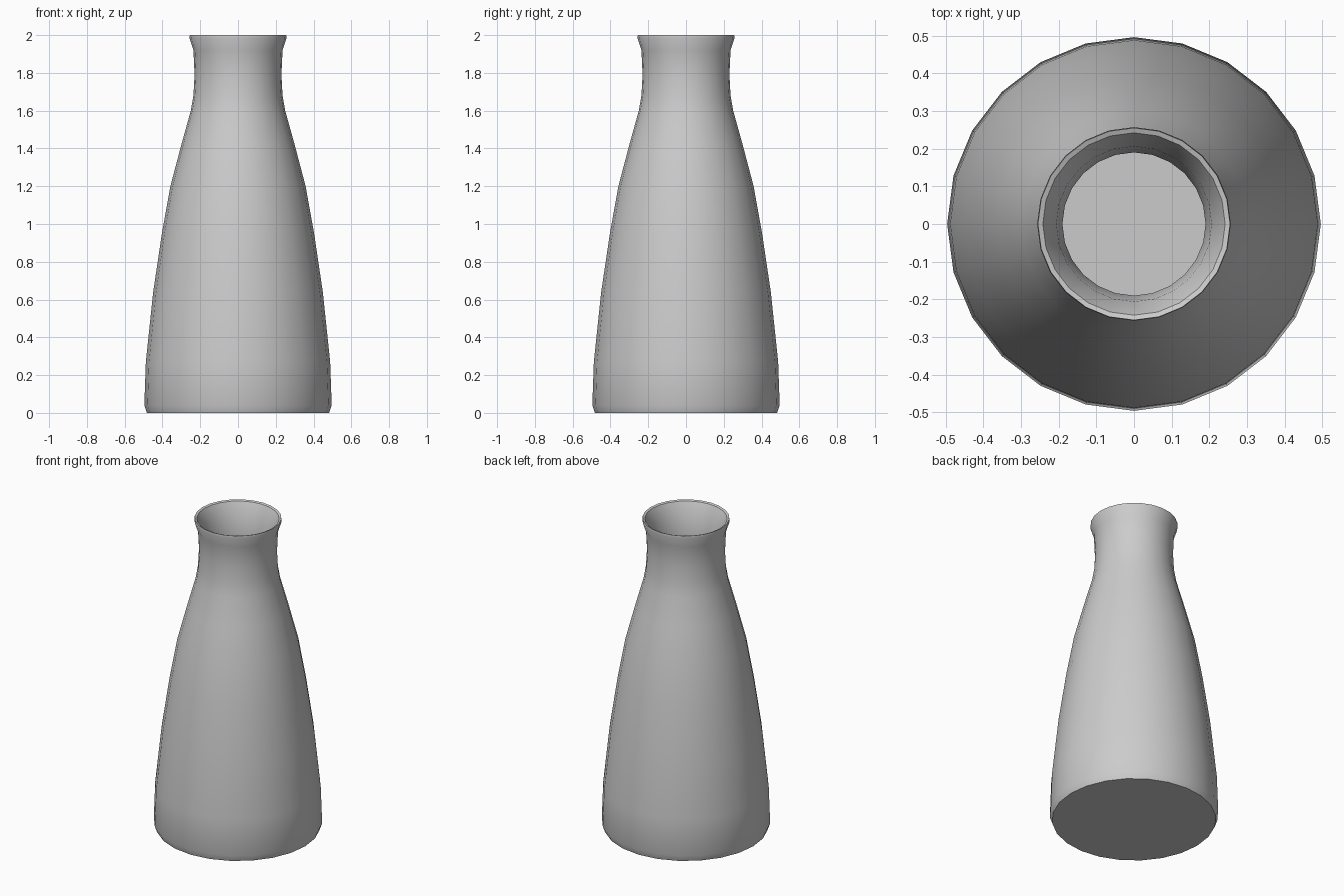
import bpy, bmesh, math

if "Cube" in bpy.data.objects:
    bpy.data.objects.remove(bpy.data.objects["Cube"])

SIDES = 24

# outer wall (radius, height), bottom to lip
outer = [(0.482, 0.0), (0.496, 0.04), (0.488, 0.27), (0.449, 0.64),
         (0.403, 0.95), (0.358, 1.2), (0.30, 1.42), (0.25, 1.6), (0.236, 1.68),
         (0.23, 1.79), (0.236, 1.92), (0.257, 1.985), (0.255, 2.0)]
# inner wall, lip to floor
inner = [(0.242, 1.995), (0.206, 1.92), (0.19, 1.79), (0.195, 1.68),
         (0.21, 1.6), (0.26, 1.42), (0.318, 1.2), (0.363, 0.95),
         (0.409, 0.64), (0.448, 0.27), (0.452, 0.05)]

# hollow vase as a closed revolved shell
bm = bmesh.new()
rings = []
for r, z in outer + inner:
    rings.append([bm.verts.new((r * math.cos(2 * math.pi * i / SIDES),
                                r * math.sin(2 * math.pi * i / SIDES), z))
                  for i in range(SIDES)])
for a, b in zip(rings, rings[1:]):
    for i in range(SIDES):
        j = (i + 1) % SIDES
        bm.faces.new((a[i], a[j], b[j], b[i]))

# base and inside floor
bm.faces.new(rings[0][::-1])
bm.faces.new(rings[-1])
bmesh.ops.recalc_face_normals(bm, faces=bm.faces[:])

mesh = bpy.data.meshes.new("vase")
bm.to_mesh(mesh)
bm.free()
vase = bpy.data.objects.new("vase", mesh)
bpy.context.collection.objects.link(vase)
bpy.context.view_layer.objects.active = vase
vase.select_set(True)
bpy.ops.object.shade_smooth_by_angle(angle=math.radians(35))
